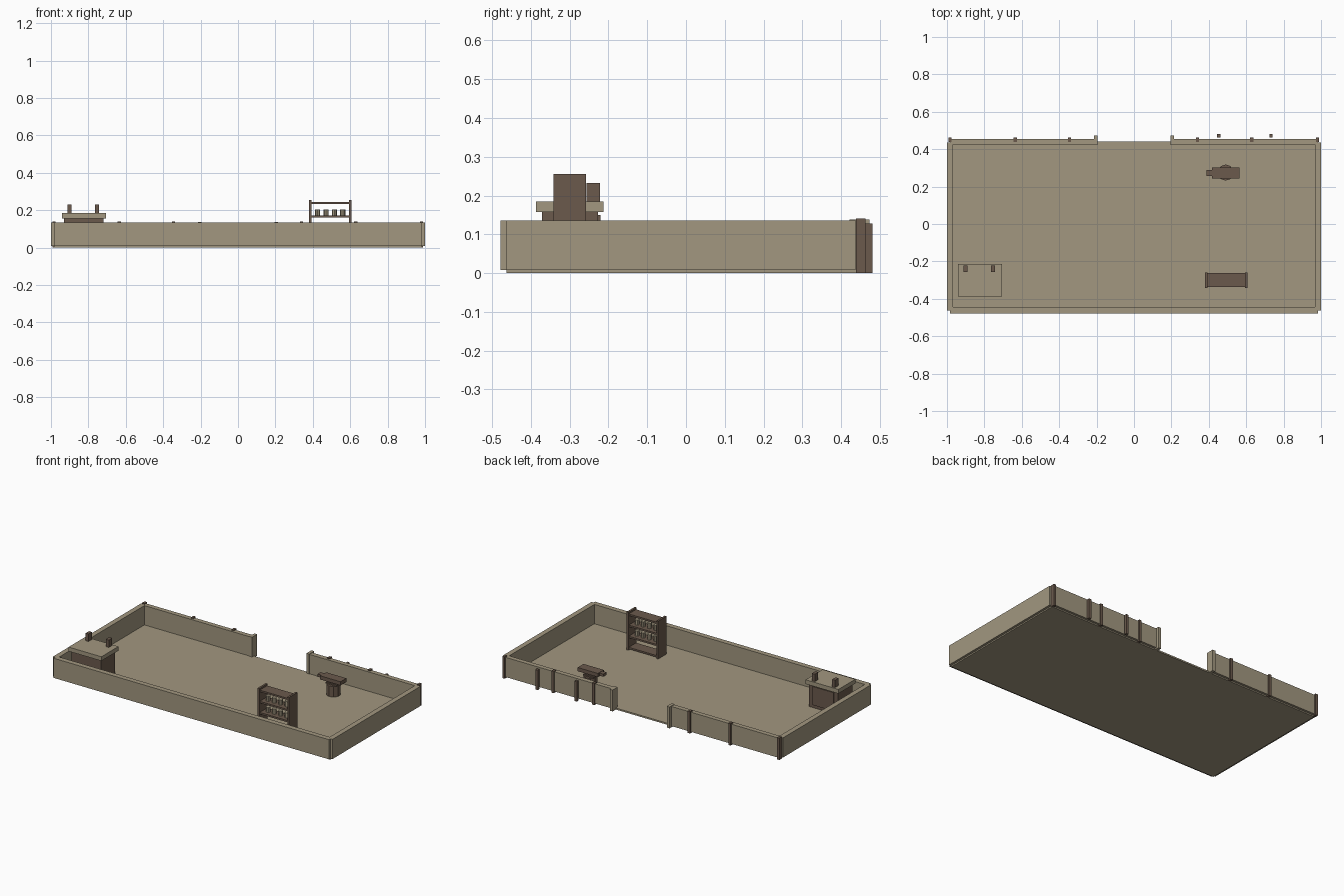
import bpy
import math

cube = bpy.data.objects.get("Cube")
if cube:
    bpy.data.objects.remove(cube, do_unlink=True)


def material(name, rgb):
    m = bpy.data.materials.new(name)
    m.use_nodes = True
    color = (*rgb, 1)
    m.diffuse_color = color
    m.node_tree.nodes["Principled BSDF"].inputs["Base Color"].default_value = color
    return m


beige = material("beige", (0.36, 0.31, 0.215))
brown = material("brown", (0.147, 0.102, 0.073))


def box(name, x, y, z, mat):
    """Box between (low, high) pairs on each axis."""
    spans = (x, y, z)
    bpy.ops.mesh.primitive_cube_add(size=1, location=[(a + b) / 2 for a, b in spans])
    ob = bpy.context.object
    ob.name = name
    ob.scale = [b - a for a, b in spans]
    bpy.ops.object.transform_apply(location=False, rotation=False, scale=True)
    ob.data.materials.append(mat)
    return ob


def cylinder(name, x, y, z, radius, sides, mat):
    bpy.ops.mesh.primitive_cylinder_add(
        vertices=sides, radius=radius, depth=z[1] - z[0], location=(x, y, sum(z) / 2))
    ob = bpy.context.object
    ob.name = name
    ob.data.materials.append(mat)
    return ob


def around(centre, width):
    return centre - width / 2, centre + width / 2


FLOOR = 0.01
WALL = (0.008, 0.135)

# Floor and low walls
box("floor", (-0.985, 0.985), (-0.463, 0.44), (0, FLOOR), beige)
box("front_wall", (-0.985, 0.985), (-0.478, -0.445), WALL, beige)
for side, s in (("left", 1), ("right", -1)):
    box(side + "_wall", sorted((s * 0.967, s)), (-0.463, 0.437), WALL, beige)
    box(side + "_back_wall", sorted((s * 0.2, s * 0.985)), (0.425, 0.455), WALL, beige)
    box(side + "_door_jamb", around(s * 0.204, 0.02), (0.422, 0.473), (0, 0.138), beige)

# Timber posts along the back wall
for x in (-0.984, -0.635, -0.345, 0.34, 0.63, 0.981):
    box("wall_post", around(x, 0.017), (0.438, 0.463), (0, 0.141), brown)
for x in (0.453, 0.732):
    box("outer_post", around(x, 0.017), (0.463, 0.481), (0, 0.128), brown)

# Counter
box("counter_base", (-0.93, -0.72), (-0.372, -0.227), (FLOOR, 0.157), brown)
box("counter_panel", (-0.9, -0.75), (-0.227, -0.22), (0.03, 0.15), brown)
box("counter_top", (-0.941, -0.706), (-0.387, -0.213), (0.157, 0.184), beige)
for x in (-0.9, -0.755):
    box("counter_peg", around(x, 0.021), (-0.257, -0.222), (0.184, 0.232), brown)

# Open shelf unit with jars on the two upper boards
for x in (0.386, 0.599):
    box("shelf_upright", around(x, 0.013), (-0.342, -0.258), (FLOOR, 0.255), brown)
for z in (0.022, 0.094, 0.166, 0.238):
    box("shelf_board", (0.39, 0.595), (-0.338, -0.262), around(z, 0.011), brown)
for z in (0.0995, 0.1715):
    for i in range(4):
        cylinder("jar", 0.426 + 0.0447 * i, -0.3, (z, z + 0.033), 0.0135, 8, beige)

# Anvil on a stump
cylinder("stump", 0.49, 0.275, (FLOOR, 0.078), 0.043, 10, brown)
box("anvil_foot", (0.452, 0.528), (0.25, 0.3), (0.078, 0.086), brown)
box("anvil_waist", (0.462, 0.518), (0.258, 0.292), (0.086, 0.097), brown)
box("anvil_body", (0.418, 0.563), (0.243, 0.303), (0.097, 0.121), brown)
box("anvil_horn", (0.388, 0.418), (0.257, 0.289), (0.102, 0.119), brown)
